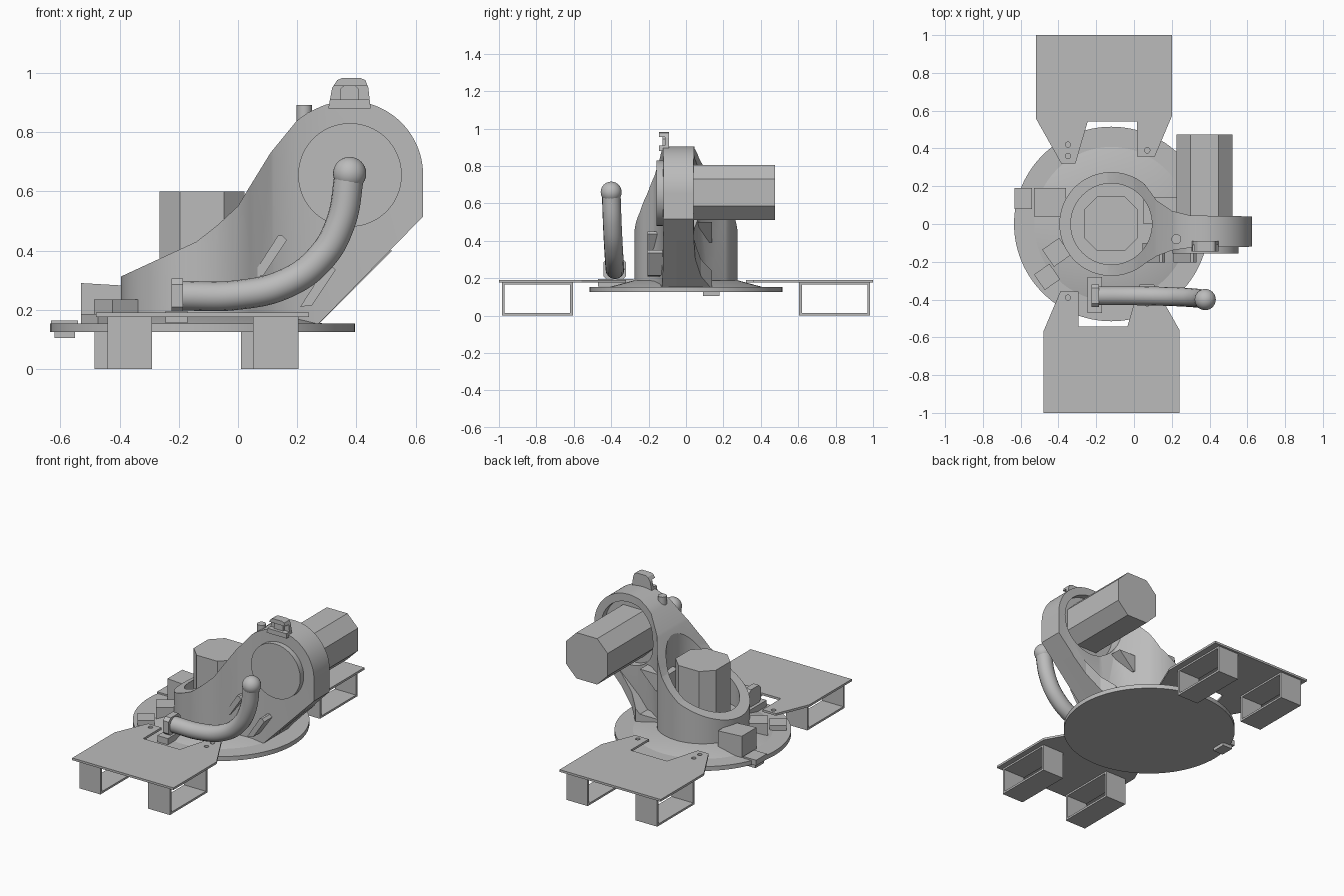
import bpy, math
from mathutils import Matrix, Vector

if "Cube" in bpy.data.objects:
    bpy.data.objects.remove(bpy.data.objects["Cube"], do_unlink=True)

grey = bpy.data.materials.new("plain grey")
grey.use_nodes = True
grey.diffuse_color = (0.5, 0.5, 0.5, 1)
grey.node_tree.nodes["Principled BSDF"].inputs["Base Color"].default_value = grey.diffuse_color


def smooth(ob):
    bpy.ops.object.select_all(action='DESELECT')
    ob.select_set(True)
    bpy.context.view_layer.objects.active = ob
    bpy.ops.object.shade_smooth_by_angle(angle=math.radians(25))


def prism(name, pts, axis, lo, hi):
    """Extrude a flat outline along one axis; outline uses the other two axes in order."""
    def place(p, d):
        return {'x': (d, p[0], p[1]), 'y': (p[0], d, p[1]), 'z': (p[0], p[1], d)}[axis]
    n = len(pts)
    verts = [place(p, lo) for p in pts] + [place(p, hi) for p in pts]
    faces = [list(range(n))[::-1], list(range(n, 2 * n))]
    faces += [[i, (i + 1) % n, n + (i + 1) % n, n + i] for i in range(n)]
    me = bpy.data.meshes.new(name)
    me.from_pydata(verts, [], faces)
    ob = bpy.data.objects.new(name, me)
    bpy.context.collection.objects.link(ob)
    bpy.context.view_layer.objects.active = ob
    ob.select_set(True)
    bpy.ops.object.select_all(action='DESELECT')
    ob.select_set(True)
    bpy.ops.object.mode_set(mode='EDIT')
    bpy.ops.mesh.select_all(action='SELECT')
    bpy.ops.mesh.normals_make_consistent(inside=False)
    bpy.ops.object.mode_set(mode='OBJECT')
    me.materials.append(grey)
    return ob


def arc(cx, cy, r, a0=0, a1=360, n=64):
    full = a1 - a0 == 360
    steps = n if full else n + 1
    angles = [math.radians(a0 + (a1 - a0) * i / n) for i in range(steps)]
    return [(cx + r * math.cos(a), cy + r * math.sin(a)) for a in angles]


def rect(x0, x1, y0, y1):
    return [(x0, y0), (x1, y0), (x1, y1), (x0, y1)]


def octagon(x0, x1, y0, y1, c):
    return [(x0 + c, y0), (x1 - c, y0), (x1, y0 + c), (x1, y1 - c),
            (x1 - c, y1), (x0 + c, y1), (x0, y1 - c), (x0, y0 + c)]


def boolean(ob, cutter, op='DIFFERENCE'):
    mod = ob.modifiers.new("cut", 'BOOLEAN')
    mod.operation, mod.object, mod.solver = op, cutter, 'EXACT'
    bpy.context.view_layer.objects.active = ob
    bpy.ops.object.modifier_apply(modifier=mod.name)
    bpy.data.objects.remove(cutter, do_unlink=True)


CX = -0.12  # column axis

# Base plate and low skirt
smooth(prism("base_disc", arc(CX, 0, 0.515, n=96), 'z', 0.125, 0.153))
bpy.ops.mesh.primitive_cone_add(vertices=64, radius1=0.41, radius2=0.28, depth=0.035,
                                location=(CX, 0, 0.17))
skirt = bpy.context.object
skirt.name = "base_skirt"
skirt.data.materials.append(grey)
smooth(skirt)

# Arm: side profile intersected with the plan outline
side = [(-0.4, 0.15), (-0.4, 0.31), (-0.14, 0.43), (-0.07, 0.485), (0, 0.55), (0.03, 0.6),
        (0.11, 0.73), (0.2, 0.84), (0.235, 0.865)]
side += arc(0.375, 0.655, 0.25, 112, 0, 32) + [(0.625, 0.515), (0.27, 0.15)]
plan = arc(CX, 0, 0.275, 50, 310, 56)
plan += [(0.12, -0.17), (0.2, -0.14), (0.3, -0.125), (0.64, -0.12),
         (0.64, 0.04), (0.3, 0.045), (0.2, 0.07), (0.12, 0.125)]
arm = prism("arm_body", side, 'y', -0.5, 0.5)
boolean(arm, prism("plan_cutter", plan, 'z', 0, 1.2), 'INTERSECT')
boolean(arm, prism("bore_cutter", arc(CX, 0, 0.215), 'z', 0.25, 1.3))
boolean(arm, prism("joint_cutter", arc(0.375, 0.655, 0.2), 'y', 0, 0.3))
smooth(arm)

# Rear braces under the joint, narrowing towards the far end
brace = prism("rear_brace", [(0, 0.15), (0.27, 0.15), (0.52, 0.4), (0.44, 0.4), (0.23, 0.21), (0, 0.21)],
              'y', -0.05, 0.3)
taper = [(0, -0.1), (0.55, -0.1), (0.55, 0.04), (0.42, 0.05), (0.33, 0.08), (0.26, 0.14), (0, 0.14)]
boolean(brace, prism("taper_cutter", taper, 'z', 0, 1), 'INTERSECT')
prism("rear_gusset", [(0.05, 0.5), (0.23, 0.5), (0.12, 0.39), (0.05, 0.39)], 'y', 0, 0.14)

# Motors and joint cover
prism("column_motor", octagon(-0.265, 0.022, -0.142, 0.145, 0.07), 'z', 0.2, 0.6)
prism("joint_motor", octagon(0.225, 0.522, 0.51, 0.805, 0.075), 'y', -0.05, 0.475)
smooth(prism("joint_cover", arc(0.378, 0.655, 0.175), 'y', -0.157, -0.1))

# Slanted lugs on the front face
for x, z, name in ((0.105, 0.38, "upper_lug"), (0.27, 0.28, "lower_lug")):
    w = 0.02
    prism(name, [(x - 0.04 - w, z - 0.07), (x - 0.04 + w, z - 0.065), (x + 0.04 + w, z + 0.055),
                 (x + 0.045, z + 0.07), (x + 0.03, z + 0.07)], 'y', -0.205, -0.1)

# Peg and arched bracket on top of the joint
smooth(prism("top_peg", arc(0.224, -0.08, 0.026, n=24), 'z', 0.8, 0.892))
arch = [(0.305, 0.88), (0.318, 0.95), (0.335, 0.975), (0.35, 0.982), (0.415, 0.982),
        (0.43, 0.975), (0.44, 0.95), (0.448, 0.88)]
bracket = prism("top_bracket", arch, 'y', -0.145, -0.09)
boolean(bracket, prism("bracket_cutter", rect(0.2, 0.6, 0.91, 0.955), 'y', -0.3, -0.112))
prism("bracket_latch", [(0.345, 0.9), (0.345, 0.945), (0.358, 0.957), (0.395, 0.957),
                        (0.408, 0.945), (0.408, 0.9)], 'y', -0.125, -0.1)

# Two outrigger platforms, the second turned half a circle
deck = [(0.24, -1), (-0.48, -1), (-0.48, -0.57), (-0.39, -0.357), (-0.295, -0.357), (-0.295, -0.543),
        (-0.035, -0.543), (0.03, -0.32), (0.105, -0.32), (0.24, -0.56)]
turn = Matrix.Translation((-0.28, 0, 0)) @ Matrix.Rotation(math.pi, 4, 'Z')
for side_name in ("front", "rear"):
    parts = [prism(side_name + "_platform", deck, 'z', 0.176, 0.19)]
    for hx, hy in ((-0.35, -0.39), (0.07, -0.36), (0.07, -0.42)):
        boolean(parts[0], prism("hole_cutter", arc(hx, hy, 0.014, n=16), 'z', 0, 0.4))
    for x0, x1 in ((-0.44, -0.29), (0.05, 0.205)):
        leg = prism(side_name + "_box_leg", rect(-0.985, -0.605, 0, 0.178), 'x', x0, x1)
        boolean(leg, prism("leg_cutter", rect(-0.971, -0.619, 0.013, 0.165), 'x', -1, 1))
        parts.append(leg)
    if side_name == "rear":
        for p in parts:
            p.data.transform(turn)

# Curved handle with flange, foot and ball end
path = [(-0.2, -0.38, 0.247), (0, -0.38, 0.25), (0.16, -0.383, 0.288), (0.275, -0.388, 0.37),
        (0.345, -0.394, 0.49), (0.377, -0.4, 0.66)]
curve = bpy.data.curves.new("handle_tube", 'CURVE')
curve.dimensions = '3D'
curve.bevel_depth, curve.bevel_resolution, curve.resolution_u = 0.05, 6, 10
curve.use_fill_caps = True
spline = curve.splines.new('BEZIER')
spline.bezier_points.add(len(path) - 1)
for bp, co in zip(spline.bezier_points, path):
    bp.co = co
    bp.handle_left_type = bp.handle_right_type = 'AUTO'
curve.materials.append(grey)
bpy.context.collection.objects.link(bpy.data.objects.new("handle_tube", curve))
bpy.ops.mesh.primitive_uv_sphere_add(segments=32, ring_count=16, radius=0.056, location=path[-1])
ball = bpy.context.object
ball.name = "handle_ball"
ball.data.materials.append(grey)
smooth(ball)
prism("handle_flange", octagon(-0.44, -0.32, 0.19, 0.305, 0.02), 'x', -0.225, -0.185)
prism("handle_foot", rect(-0.245, -0.17, -0.47, -0.28), 'z', 0.155, 0.195)

# Blocks on the left-hand edge of the base
prism("edge_wedge", [(-0.53, 0.15), (-0.53, 0.29), (-0.36, 0.28), (-0.36, 0.15)], 'y', 0.04, 0.19)
prism("edge_clamp", rect(-0.632, -0.54, 0.08, 0.19), 'z', 0.128, 0.163)
prism("edge_clamp_foot", rect(-0.62, -0.55, 0.09, 0.18), 'z', 0.105, 0.13)
for name, x, y, w, top in (("inner_block", -0.41, -0.15, 0.11, 0.235), ("outer_block", -0.46, -0.28, 0.1, 0.185)):
    block = prism(name, rect(-w / 2, w / 2, -w / 2, w / 2), 'z', 0.15, top)
    block.data.transform(Matrix.Translation((x, y, 0)) @ Matrix.Rotation(math.radians(35), 4, 'Z'))
